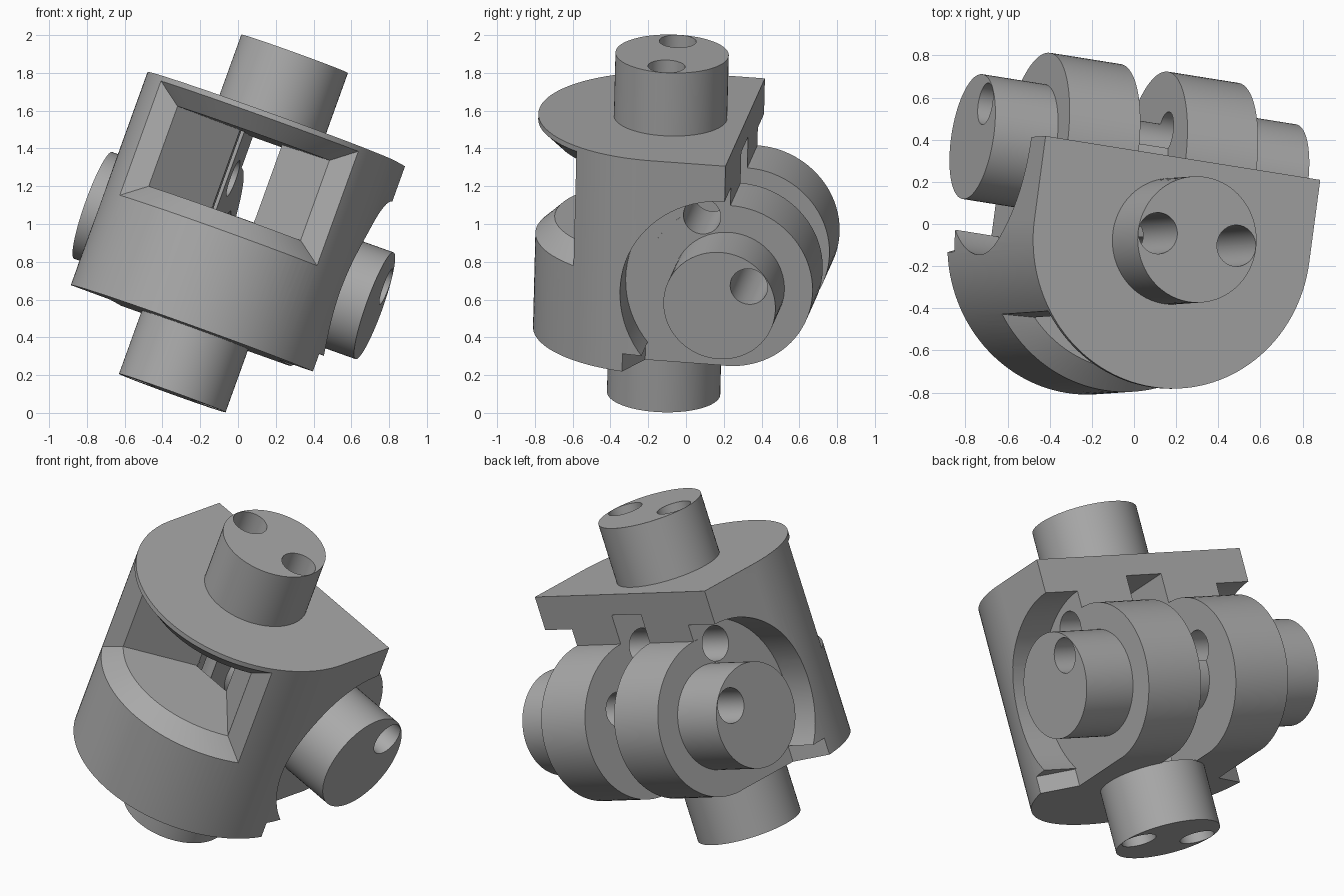
import bpy, bmesh
from math import sin, cos, pi, radians
from mathutils import Matrix, Vector

old = bpy.data.objects.get("Cube")
if old:
    bpy.data.objects.remove(old, do_unlink=True)

HALF = 0.48            # half width of the hinge barrel
SLOT = 0.12            # half width of the central slot
AXIS_Y, AXIS_Z = 0.4, -0.15


def make(name, bm):
    bmesh.ops.recalc_face_normals(bm, faces=bm.faces)
    mesh = bpy.data.meshes.new(name)
    bm.to_mesh(mesh)
    bm.free()
    obj = bpy.data.objects.new(name, mesh)
    bpy.context.collection.objects.link(obj)
    return obj


def prism(name, points, z0, z1):
    bm = bmesh.new()
    face = bm.faces.new([bm.verts.new((x, y, z0)) for x, y in points])
    out = bmesh.ops.extrude_face_region(bm, geom=[face])
    top = [v for v in out["geom"] if isinstance(v, bmesh.types.BMVert)]
    bmesh.ops.translate(bm, verts=top, vec=(0, 0, z1 - z0))
    return make(name, bm)


def rod(name, radius, start, end):
    a, b = Vector(start), Vector(end)
    turn = (b - a).to_track_quat("Z", "Y").to_matrix().to_4x4()
    bm = bmesh.new()
    bmesh.ops.create_cone(bm, cap_ends=True, segments=80, radius1=radius,
                          radius2=radius, depth=(b - a).length,
                          matrix=Matrix.Translation((a + b) / 2) @ turn)
    return make(name, bm)


def hinge_rod(name, radius, x0, x1, dy=0.0, dz=0.0):
    y, z = AXIS_Y + dy, AXIS_Z + dz
    return rod(name, radius, (x0, y, z), (x1, y, z))


def combine(target, tool, operation):
    mod = target.modifiers.new("combine", "BOOLEAN")
    mod.operation, mod.object, mod.solver = operation, tool, "EXACT"
    graph = bpy.context.evaluated_depsgraph_get()
    mesh = bpy.data.meshes.new_from_object(target.evaluated_get(graph))
    target.modifiers.clear()
    target.data = mesh
    bpy.data.objects.remove(tool, do_unlink=True)


def cut(tool):
    combine(body, tool, "DIFFERENCE")


def add(tool):
    combine(body, tool, "UNION")


def window_cutter():
    # sector with a flared mouth: radius, half angle, half height
    rings = [(0.1, 46, 0.225), (0.6, 46, 0.225), (0.72, 54.4, 0.34)]
    steps, mid = 40, 0.25
    bm = bmesh.new()
    grid = []
    for r, angle, h in rings:
        row = []
        for i in range(steps + 1):
            t = radians(angle) * (2 * i / steps - 1)
            row.append([bm.verts.new((r * sin(t), -r * cos(t), mid + s * h))
                        for s in (-1, 1)])
        grid.append(row)
    for a, b in zip(grid, grid[1:]):
        for i in range(steps):
            for j in (0, 1):
                bm.faces.new((a[i][j], a[i + 1][j], b[i + 1][j], b[i][j]))
        for i in (0, steps):
            bm.faces.new((a[i][0], a[i][1], b[i][1], b[i][0]))
    for row in (grid[0], grid[-1]):
        for p, q in zip(row, row[1:]):
            bm.faces.new((p[0], q[0], q[1], p[1]))
    return make("window_cutter", bm)


# Housing: round front, flat back
arc = [(0.7 * cos(pi + pi * i / 64), 0.7 * sin(pi + pi * i / 64))
       for i in range(65)]
body = prism("pivot_housing", arc + [(0.7, 0.4), (-0.7, 0.4)], -0.6, 0.6)

# Side recesses with end stops, and the groove in the middle
for s in (-1, 1):
    cut(hinge_rod("recess", 0.55, s * HALF, s * 0.9))
    cut(prism("stop", [(s * HALF, -0.035), (s * 0.75, -0.155),
                       (s * 0.75, 0.6), (s * HALF, 0.6)], -0.7, -0.5))
cut(hinge_rod("groove", 0.55, -SLOT, SLOT))

# Hinge barrel halves, side pins and core
for s in (-1, 1):
    add(hinge_rod("barrel", 0.451, s * SLOT, s * (HALF + 0.0005)))
    add(hinge_rod("side_pin", 0.3, s * 0.4, s * 0.8))
add(hinge_rod("core", 0.2, -0.2, 0.2))

# Upper and lower shaft stubs
for s in (-1, 1):
    add(rod("shaft", 0.3, (0, 0, s * 0.595), (0, 0, s * 0.955)))

# Flared front window and slot through to the back
cut(window_cutter())
cut(prism("slot", [(-SLOT, -0.115), (SLOT, -0.115), (SLOT, 0.42),
                   (-SLOT, 0.42)], 0.052, 0.475))

# Through holes along the shaft and along the hinge
for s in (-1, 1):
    cut(rod("shaft_hole", 0.098, (s * 0.2, 0, -1.2), (s * 0.2, 0, 1.2)))
cut(hinge_rod("pin_hole", 0.1, -1, 1, 0.155, 0.12))
cut(hinge_rod("upper_hole", 0.1, -1, 1, -0.15, 0.38))

# Colour
grey = bpy.data.materials.new("plain_grey")
grey.use_nodes = True
colour = (0.4, 0.4, 0.4, 1)
grey.diffuse_color = colour
grey.node_tree.nodes["Principled BSDF"].inputs["Base Color"].default_value = colour
body.data.materials.clear()
body.data.materials.append(grey)
for poly in body.data.polygons:
    poly.material_index = 0

# Tilted pose
z_dir = Vector((0.339, 0.0236, 0.940)).normalized()
y_dir = z_dir.cross(Vector((0.931, -0.149, -0.334))).normalized()
x_dir = y_dir.cross(z_dir)
pose = Matrix((x_dir, y_dir, z_dir)).transposed().to_4x4()
body.matrix_world = Matrix.Translation((-0.024, -0.096, 1.003)) @ pose

bpy.ops.object.select_all(action="DESELECT")
body.select_set(True)
bpy.context.view_layer.objects.active = body
bpy.ops.object.shade_smooth_by_angle(angle=radians(25))
